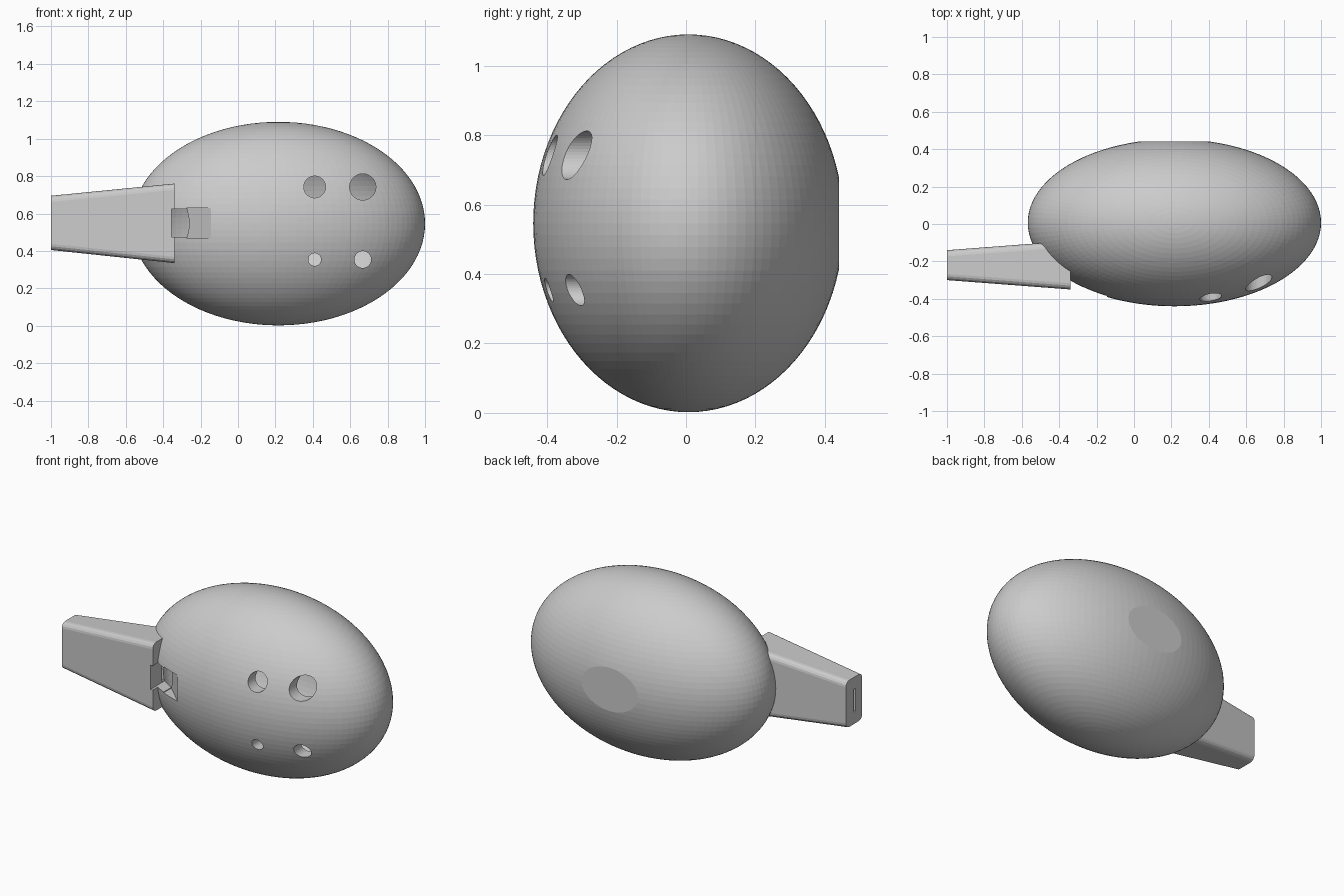
import bpy, bmesh
from math import radians
from mathutils import Matrix, Vector

if "Cube" in bpy.data.objects:
    bpy.data.objects.remove(bpy.data.objects["Cube"])

CENTRE = Vector((0.216, 0.007, 0.546))
RADII = Vector((0.784, 0.447, 0.544))
WALL = 0.07


def finish(name, bm):
    bmesh.ops.recalc_face_normals(bm, faces=bm.faces)
    mesh = bpy.data.meshes.new(name)
    bm.to_mesh(mesh)
    bm.free()
    ob = bpy.data.objects.new(name, mesh)
    bpy.context.collection.objects.link(ob)
    return ob


def ellipsoid(name, radii):
    bm = bmesh.new()
    m = Matrix.Translation(CENTRE) @ Matrix.Diagonal((*radii, 1))
    bmesh.ops.create_uvsphere(bm, u_segments=100, v_segments=50, radius=1, matrix=m)
    return finish(name, bm)


def prism(name, outline, z0, z1):
    """Extrude an (x, y) outline from z0 to z1."""
    bm = bmesh.new()
    face = bm.faces.new([bm.verts.new((x, y, z0)) for x, y in outline])
    ext = bmesh.ops.extrude_face_region(bm, geom=[face])['geom']
    for v in ext:
        if isinstance(v, bmesh.types.BMVert):
            v.co.z = z1
    return finish(name, bm)


def box(name, x0, x1, y0, y1, z0, z1):
    return prism(name, [(x0, y0), (x1, y0), (x1, y1), (x0, y1)], z0, z1)


def boolean(target, tool, operation='DIFFERENCE'):
    mod = target.modifiers.new(tool.name, 'BOOLEAN')
    mod.operation = operation
    mod.solver = 'EXACT'
    mod.object = tool
    bpy.context.view_layer.objects.active = target
    bpy.ops.object.modifier_apply(modifier=mod.name)
    bpy.data.objects.remove(tool)


# Egg-shaped body with a small flat on the back
body = ellipsoid("ocarina_body", RADII)
boolean(body, box("back_flat_cutter", -1, 1.5, 0.44, 0.8, -0.5, 1.5))

# Tapered mouthpiece with rounded long edges
bm = bmesh.new()
ends = []
for x, y0, y1, z0, z1 in ((-1, -0.30, -0.14, 0.405, 0.695),
                          (-0.34, -0.35, -0.09, 0.335, 0.76)):
    ends.append([bm.verts.new((x, y, z)) for y, z in
                 ((y0, z0), (y1, z0), (y1, z1), (y0, z1))])
    bm.faces.new(ends[-1])
long_edges = []
for i in range(4):
    j = (i + 1) % 4
    bm.faces.new((ends[0][i], ends[0][j], ends[1][j], ends[1][i]))
for i in range(4):
    long_edges.append(bm.edges.get((ends[0][i], ends[1][i])))
bmesh.ops.bevel(bm, geom=long_edges, offset=0.033, segments=4, profile=0.5, affect='EDGES')
boolean(body, finish("mouthpiece", bm), 'UNION')

# Hollow chamber
boolean(body, ellipsoid("chamber_cutter", RADII - Vector((WALL, WALL, WALL))))

# Finger holes drilled from the front
for x, z, r in ((0.41, 0.742, 0.058), (0.667, 0.742, 0.07),
                (0.41, 0.354, 0.034), (0.667, 0.354, 0.045)):
    bm = bmesh.new()
    m = Matrix.Translation((x, -0.35, z)) @ Matrix.Rotation(radians(90), 4, 'X')
    bmesh.ops.create_cone(bm, cap_ends=True, segments=48, radius1=r, radius2=r,
                          depth=0.4, matrix=m)
    boolean(body, finish("finger_hole_cutter", bm))

# Sound window, sloped blowing edge and air channel
boolean(body, box("window_cutter", -0.355, -0.27, -0.6, -0.14, 0.475, 0.625))
boolean(body, prism("ramp_cutter", [(-0.275, -0.26), (-0.145, -0.385),
                                    (-0.145, -0.6), (-0.275, -0.6)], 0.47, 0.63))
boolean(body, box("airway_cutter", -1.1, -0.31, -0.236, -0.212, 0.48, 0.62))
